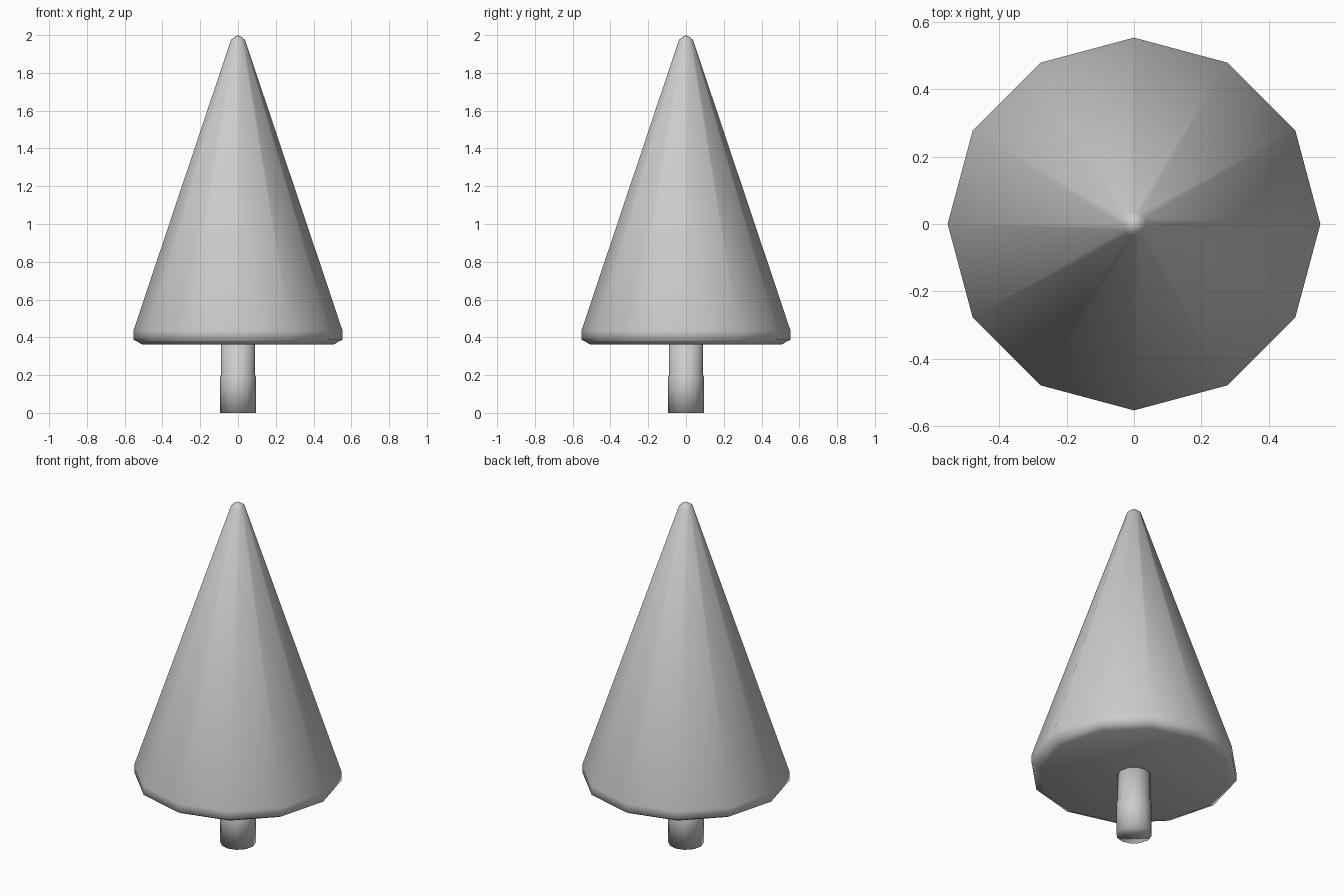
import bpy, bmesh
from math import cos, sin, tau

if "Cube" in bpy.data.objects:
    bpy.data.objects.remove(bpy.data.objects["Cube"])


def lathe(name, profile, sides):
    """Revolve (radius, z) points around z; radius 0 makes a pole."""
    bm = bmesh.new()
    rings = []
    for r, z in profile:
        n = sides if r > 0 else 1
        rings.append([bm.verts.new((r * cos(tau * i / sides), r * sin(tau * i / sides), z))
                      for i in range(n)])
    for a, b in zip(rings, rings[1:]):
        for i in range(sides):
            j = (i + 1) % sides
            if len(b) == 1:
                bm.faces.new((a[i], a[j], b[0]))
            else:
                bm.faces.new((a[i], a[j], b[j], b[i]))
    # flat underside
    bm.faces.new(rings[0][::-1])
    if len(rings[-1]) > 1:
        bm.faces.new(rings[-1])
    bmesh.ops.recalc_face_normals(bm, faces=bm.faces)
    mesh = bpy.data.meshes.new(name)
    bm.to_mesh(mesh)
    bm.free()
    mesh.shade_smooth()
    obj = bpy.data.objects.new(name, mesh)
    bpy.context.collection.objects.link(obj)
    return obj


# Trunk, slightly wider at the foot
lathe("trunk", [(0.095, 0), (0.095, 0.19), (0.09, 0.2), (0.09, 0.40)], 12)

# Foliage cone with a bevelled lower rim and blunt tip
lathe("foliage", [(0.507, 0.363), (0.553, 0.387), (0.553, 0.437),
                  (0.037, 1.975), (0.02, 1.989), (0, 2.0)], 12)
